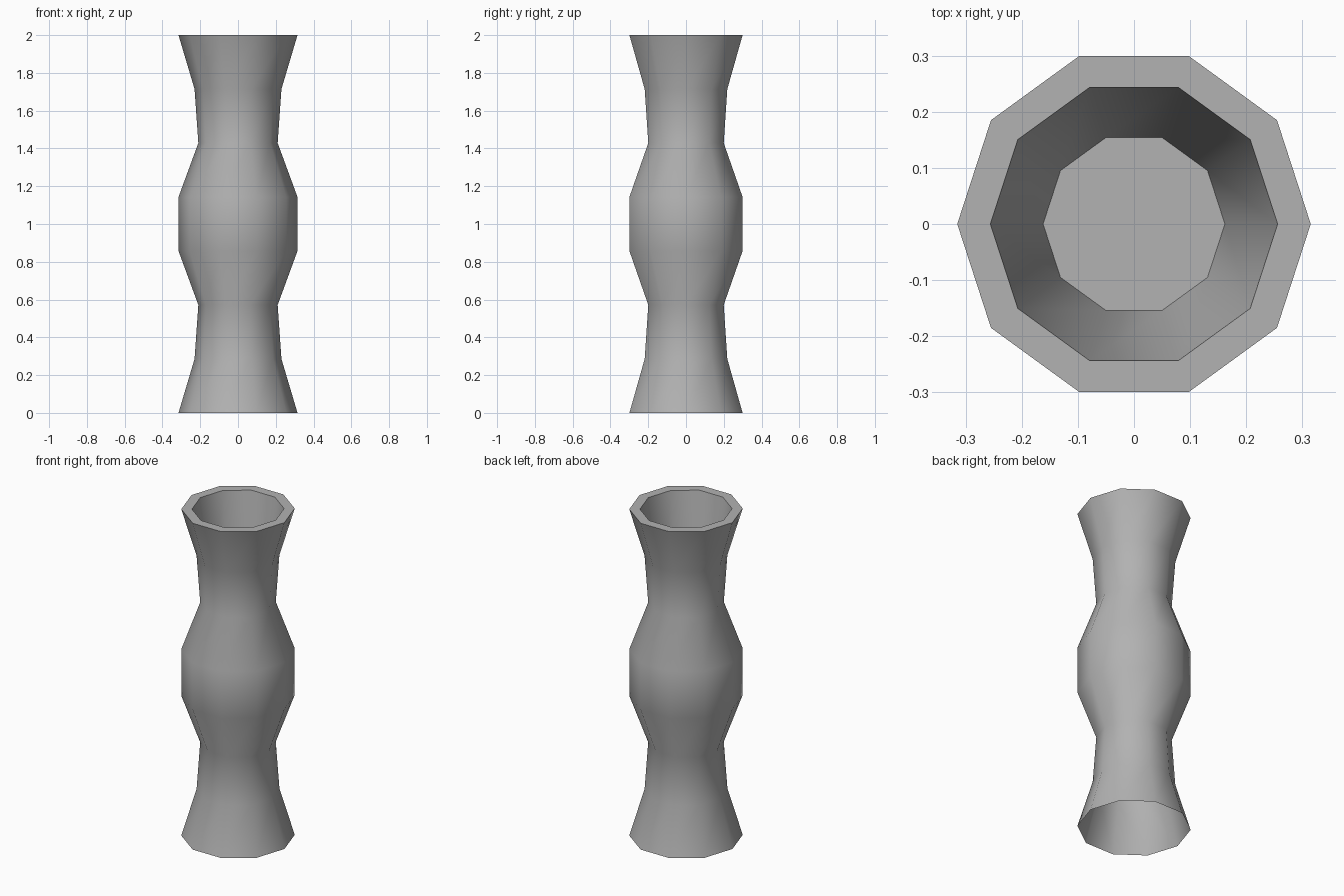
import bpy, bmesh
from math import cos, sin, pi, radians

if "Cube" in bpy.data.objects:
    bpy.data.objects.remove(bpy.data.objects["Cube"])

SIDES = 10
STEP = 2 / 7

# Outer wall from the open foot to the rim, then the lip and inner bowl (radius, z)
radii = [0.315, 0.23, 0.21, 0.315, 0.315, 0.21, 0.23, 0.315]
profile = [(r, i * STEP) for i, r in enumerate(radii)]
profile += [(0.256, 2.0), (0.162, 5 * STEP)]

bm = bmesh.new()
rings = [[bm.verts.new((r * cos(2 * pi * k / SIDES), r * sin(2 * pi * k / SIDES), z))
          for k in range(SIDES)] for r, z in profile]

# Skin between neighbouring rings
for a, b in zip(rings, rings[1:]):
    for k in range(SIDES):
        n = (k + 1) % SIDES
        bm.faces.new((a[k], a[n], b[n], b[k]))

# Floor of the bowl; the foot stays open
bm.faces.new(rings[-1])

mesh = bpy.data.meshes.new("vase")
bm.to_mesh(mesh)
bm.free()
vase = bpy.data.objects.new("vase", mesh)
bpy.context.collection.objects.link(vase)

# Dark grey clay
clay = bpy.data.materials.new("dark_clay")
clay.diffuse_color = (0.444, 0.444, 0.444, 1)
clay.use_nodes = True
clay.node_tree.nodes["Principled BSDF"].inputs["Base Color"].default_value = clay.diffuse_color
mesh.materials.append(clay)

# Smooth walls with crisp lip and floor edges
bpy.context.view_layer.objects.active = vase
vase.select_set(True)
bpy.ops.object.shade_smooth_by_angle(angle=radians(40))
